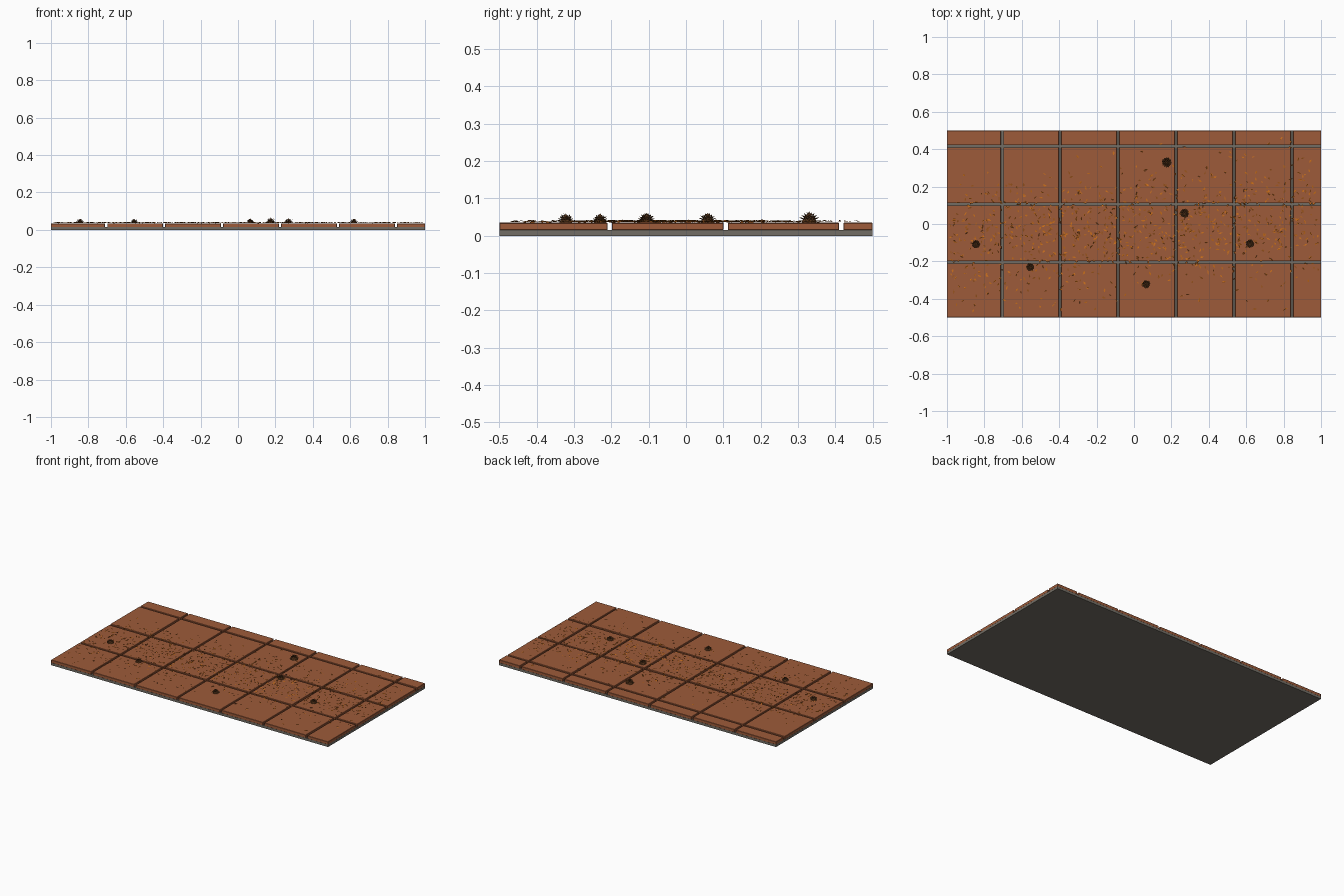
import bpy, bmesh, math, random
from mathutils import Vector, Matrix

if "Cube" in bpy.data.objects:
    bpy.data.objects.remove(bpy.data.objects["Cube"])

random.seed(7)

def mat(name, rgb):
    m = bpy.data.materials.new(name)
    m.diffuse_color = (*rgb, 1)
    m.use_nodes = True
    m.node_tree.nodes["Principled BSDF"].inputs["Base Color"].default_value = m.diffuse_color
    return m

GROUT = mat("grey mortar", (0.17, 0.155, 0.13))
CLAY = mat("terracotta", (0.34, 0.105, 0.042))
ORANGE = mat("orange leaf", (0.55, 0.15, 0.012))
RUST = mat("rust leaf", (0.30, 0.085, 0.012))
BROWN = mat("cone brown", (0.13, 0.05, 0.015))

def finish(name, bm, *mats):
    me = bpy.data.meshes.new(name)
    bm.to_mesh(me)
    bm.free()
    ob = bpy.data.objects.new(name, me)
    for m in mats:
        me.materials.append(m)
    bpy.context.collection.objects.link(ob)
    return ob

def box(bm, x0, x1, y0, y1, z0, z1):
    m = Matrix.Translation(((x0 + x1) / 2, (y0 + y1) / 2, (z0 + z1) / 2)) @ \
        Matrix.Diagonal((x1 - x0, y1 - y0, z1 - z0, 1))
    bmesh.ops.create_cube(bm, size=1, matrix=m)

# Mortar bed
bm = bmesh.new()
box(bm, -1, 1, -0.5, 0.5, 0, 0.016)
finish("mortar_bed", bm, GROUT)

# Paving tiles, cut off at the edges of the patch
bm = bmesh.new()
xs = [-1] + [-0.705 + 0.31 * i for i in range(6)] + [1]
ys = [-0.5, -0.204, 0.106, 0.416, 0.5]
g = 0.006
for i in range(len(xs) - 1):
    for j in range(len(ys) - 1):
        box(bm, xs[i] + (g if i else 0), xs[i + 1] - (g if i < 6 else 0),
            ys[j] + (g if j else 0), ys[j + 1] - (g if j < 3 else 0),
            0.015, 0.0345 + random.uniform(-0.0008, 0.0008))
tiles = finish("paving_tiles", bm, CLAY)
bev = tiles.modifiers.new("soft_edge", 'BEVEL')
bev.width = 0.0015
bev.segments = 1

# Fallen leaves: small folded diamonds drifting along the middle
bm = bmesh.new()
for k in range(1150):
    x = random.uniform(-0.985, 0.985)
    y = random.gauss(-0.03 + 0.06 * x, 0.165)
    if abs(y) > 0.475:
        continue
    ln, w = random.uniform(0.007, 0.013), random.uniform(0.003, 0.006)
    fold = random.uniform(-0.002, 0.002)
    rot = Matrix.Translation((x, y, 0.0385 + random.uniform(-0.001, 0.002))) @ \
        Matrix.Rotation(random.uniform(0, math.tau), 4, 'Z') @ \
        Matrix.Rotation(random.uniform(-0.2, 0.2), 4, 'Y') @ \
        Matrix.Rotation(random.uniform(-0.3, 0.3), 4, 'X')
    base, tip, left, right = [bm.verts.new(rot @ Vector(p)) for p in (
        (-ln, 0, 0), (ln, 0, 0), (ln * 0.1, w, fold), (ln * 0.1, -w, fold))]
    shade = 1 if random.random() < 0.35 else 0
    for tri in ((base, tip, left), (base, right, tip)):
        bm.faces.new(tri).material_index = shade
finish("fallen_leaves", bm, ORANGE, RUST)

# Pine cones: a domed core with rings of upturned scales
def pine_cone(x, y, r):
    bm = bmesh.new()
    bmesh.ops.create_icosphere(bm, subdivisions=2, radius=r * 0.7,
                               matrix=Matrix.Diagonal((1, 1, 0.9, 1)))
    for v in bm.verts:
        v.co.z = max(v.co.z, 0)
    for ring in range(5):
        elev = math.radians(8 + 17 * ring)
        n = max(4, round(15 * math.cos(elev)))
        for i in range(n):
            a = math.tau * (i + 0.5 * (ring % 2)) / n
            d = Vector((math.cos(a) * math.cos(elev), math.sin(a) * math.cos(elev),
                        math.sin(elev)))
            side = Vector((-math.sin(a), math.cos(a), 0))
            up = d.cross(side)
            reach = r * random.uniform(0.9, 1.08)
            pts = [d * r * 0.5, d * reach * 0.82 + side * r * 0.15,
                   d * reach, d * reach * 0.82 - side * r * 0.15,
                   d * reach * 0.8 + up * r * 0.08]
            q = [bm.verts.new(p) for p in pts]
            for f in ((0, 1, 4), (1, 2, 4), (2, 3, 4), (3, 0, 4), (0, 3, 2, 1)):
                bm.faces.new([q[t] for t in f])
    ob = finish("pine_cone", bm, BROWN)
    ob.location = (x, y, 0.036)

for x, y, r in ((0.175, 0.33, 0.028), (0.27, 0.058, 0.026), (0.62, -0.105, 0.024),
                (0.065, -0.322, 0.024), (-0.555, -0.23, 0.023), (-0.845, -0.108, 0.024)):
    pine_cone(x, y, r)
